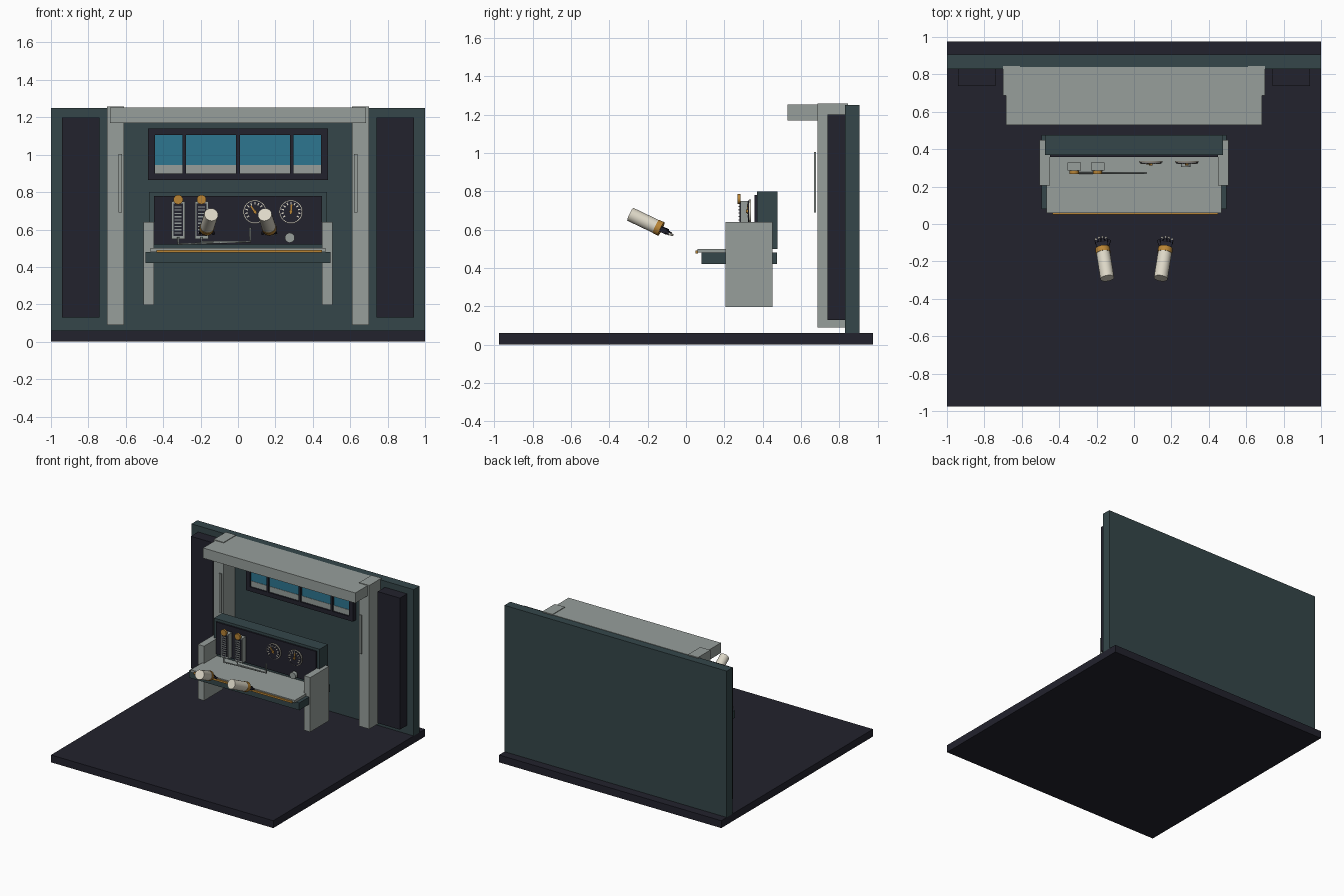
import bpy, bmesh, math
from mathutils import Vector, Matrix

if "Cube" in bpy.data.objects:
    bpy.data.objects.remove(bpy.data.objects["Cube"], do_unlink=True)


def material(name, r, g, b):
    m = bpy.data.materials.new(name)
    m.use_nodes = True
    m.diffuse_color = (r, g, b, 1)
    m.node_tree.nodes["Principled BSDF"].inputs["Base Color"].default_value = (r, g, b, 1)
    return m


DARK = material("dark_navy", 0.016, 0.016, 0.026)
TEAL = material("deep_teal", 0.035, 0.062, 0.068)
GRAY = material("pale_gray", 0.31, 0.345, 0.33)
BLUE = material("window_blue", 0.026, 0.18, 0.28)
GOLD = material("brass", 0.48, 0.23, 0.035)
CREAM = material("cream", 0.72, 0.68, 0.57)


def finish(bm, name, mat, smooth=False):
    mesh = bpy.data.meshes.new(name)
    bm.to_mesh(mesh)
    bm.free()
    mesh.materials.append(mat)
    ob = bpy.data.objects.new(name, mesh)
    bpy.context.collection.objects.link(ob)
    if smooth:
        bpy.ops.object.select_all(action='DESELECT')
        bpy.context.view_layer.objects.active = ob
        ob.select_set(True)
        bpy.ops.object.shade_smooth_by_angle(angle=math.radians(40))
    return ob


def box(name, mat, xs, ys, zs, frame=None):
    """Box from its extents, optionally placed in a local frame."""
    bm = bmesh.new()
    bmesh.ops.create_cube(bm, size=1)
    for v in bm.verts:
        for i, (lo, hi) in enumerate((xs, ys, zs)):
            v.co[i] = lo if v.co[i] < 0 else hi
    if frame:
        bm.transform(frame)
    return finish(bm, name, mat)


def rod(name, mat, a, b, r, sides=24, r2=None):
    """Cylinder or cone between two points."""
    a, b = Vector(a), Vector(b)
    bm = bmesh.new()
    bmesh.ops.create_cone(bm, cap_ends=True, segments=sides, radius1=r,
                          radius2=r if r2 is None else r2, depth=(b - a).length)
    turn = (b - a).to_track_quat('Z', 'Y').to_matrix().to_4x4()
    bm.transform(Matrix.Translation((a + b) / 2) @ turn)
    return finish(bm, name, mat, True)


def pipe(name, mat, points, r):
    curve = bpy.data.curves.new(name, 'CURVE')
    curve.dimensions = '3D'
    curve.bevel_depth = r
    curve.bevel_resolution = 2
    curve.use_fill_caps = True
    line = curve.splines.new('POLY')
    line.points.add(len(points) - 1)
    for p, co in zip(line.points, points):
        p.co = (*co, 1)
    curve.materials.append(mat)
    ob = bpy.data.objects.new(name, curve)
    bpy.context.collection.objects.link(ob)


# Room shell
box("floor", DARK, (-1, 1), (-0.975, 0.975), (0, 0.06))
box("back_wall", TEAL, (-1, 1), (0.83, 0.905), (0.06, 1.25))
box("lintel", GRAY, (-0.685, 0.685), (0.53, 0.84), (1.17, 1.253))
for side, s in (("right", -1), ("left", 1)):
    def span(lo, hi):
        return tuple(sorted((s * lo, s * hi)))
    box(side + "_wall_panel", DARK, span(0.74, 0.94), (0.738, 0.84), (0.13, 1.2))
    box(side + "_post", GRAY, span(0.61, 0.70), (0.687, 0.845), (0.09, 1.258))
    box(side + "_post_strip", GRAY, span(0.62, 0.64), (0.668, 0.678), (0.69, 1.005))
    box(side + "_console_arm", GRAY, span(0.45, 0.505), (0.207, 0.45), (0.197, 0.64))

# Window: frame rails, mullions, glass and pale lower band
for z in (0.8825, 1.1225):
    box("window_rail", DARK, (-0.48, 0.48), (0.79, 0.835), (z - 0.0175, z + 0.0175))
for x, w in ((-0.4625, 0.0175), (0.4625, 0.0175), (-0.288, 0.01), (0, 0.01), (0.288, 0.01)):
    box("window_bar", DARK, (x - w, x + w), (0.79, 0.835), (0.9, 1.105))
box("window_glass", BLUE, (-0.445, 0.445), (0.805, 0.832), (0.945, 1.105))
box("window_lower_band", GRAY, (-0.445, 0.445), (0.802, 0.832), (0.9, 0.945))

# Console
box("console_body", TEAL, (-0.495, 0.495), (0.08, 0.475), (0.42, 0.48))
box("console_deck", GRAY, (-0.468, 0.468), (0.06, 0.44), (0.48, 0.5))
box("deck_brass_edge", GOLD, (-0.435, 0.45), (0.05, 0.062), (0.476, 0.491))
box("console_back", TEAL, (-0.475, 0.475), (0.37, 0.476), (0.5, 0.8))
box("instrument_panel", DARK, (-0.45, 0.45), (0.358, 0.372), (0.52, 0.78))

# Ladder sliders with brass caps
for x in (-0.32, -0.195):
    box("slider_case", GRAY, (x - 0.036, x + 0.036), (0.285, 0.33), (0.55, 0.75))
    box("slider_slot", DARK, (x - 0.026, x + 0.026), (0.28, 0.286), (0.565, 0.738))
    for i in range(9):
        z = 0.578 + i * 0.0175
        box("slider_rung", GRAY, (x - 0.019, x + 0.019), (0.274, 0.281), (z, z + 0.006))
    rod("slider_cap", GOLD, (x, 0.268, 0.76), (x, 0.285, 0.76), 0.026, 10)
    z = 0.522 if x < -0.3 else 0.534
    pipe("slider_pipe", GRAY, [(x, 0.272, 0.56), (x, 0.272, z), (0.065, 0.272, 0.535),
                               (0.065, 0.272, 0.61)], 0.006)

# Round gauges
for x, needle in ((0.09, -35), (0.283, 5)):
    z = 0.695
    rod("gauge_rim", CREAM, (x, 0.328, z), (x, 0.338, z), 0.063, 32)
    rod("gauge_face", DARK, (x, 0.324, z), (x, 0.33, z), 0.058, 32)
    place = Matrix.Translation((x, 0, z))
    for i in range(11):
        turn = place @ Matrix.Rotation(math.radians(-125 + 25 * i), 4, 'Y')
        box("gauge_tick", CREAM, (-0.003, 0.003), (0.32, 0.325), (0.038, 0.052), turn)
    turn = place @ Matrix.Rotation(math.radians(needle), 4, 'Y')
    box("gauge_needle", GOLD, (-0.004, 0.004), (0.317, 0.323), (-0.012, 0.038), turn)
    rod("gauge_hub", GOLD, (x, 0.313, z), (x, 0.325, z), 0.009, 12)
rod("panel_knob", GRAY, (0.277, 0.305, 0.556), (0.277, 0.335, 0.556), 0.027, 10)

# Floating gloved forearms reaching toward the console
for side, s in (("right", -1), ("left", 1)):
    start = Vector((s * 0.143, -0.29, 0.68))
    along = Vector((s * 0.035, 0.22, -0.105)).normalized()
    across = along.cross(Vector((0, 0, 1))).normalized()
    up = across.cross(along)
    frame = Matrix((across, along, up)).transposed().to_4x4()
    frame.translation = start

    def at(d):
        return start + along * d
    rod(side + "_forearm", CREAM, at(0), at(0.155), 0.037, 32)
    rod(side + "_cuff", GOLD, at(0.15), at(0.18), 0.039, 32)
    box(side + "_palm", DARK, (-0.032, 0.032), (0.175, 0.215), (-0.014, 0.014), frame)
    for i in range(4):
        u = -0.027 + 0.018 * i
        tip = 0.243 if i in (0, 3) else 0.25
        rod(side + "_finger", DARK, frame @ Vector((u, 0.21, 0)),
            frame @ Vector((u, tip - 0.012, -0.002)), 0.008, 12)
        rod(side + "_fingertip", CREAM, frame @ Vector((u, tip - 0.014, -0.002)),
            frame @ Vector((u, tip, -0.004)), 0.0075, 12, 0.005)
    rod(side + "_thumb", DARK, frame @ Vector((-s * 0.025, 0.185, 0)),
        frame @ Vector((-s * 0.044, 0.222, -0.008)), 0.009, 12)
